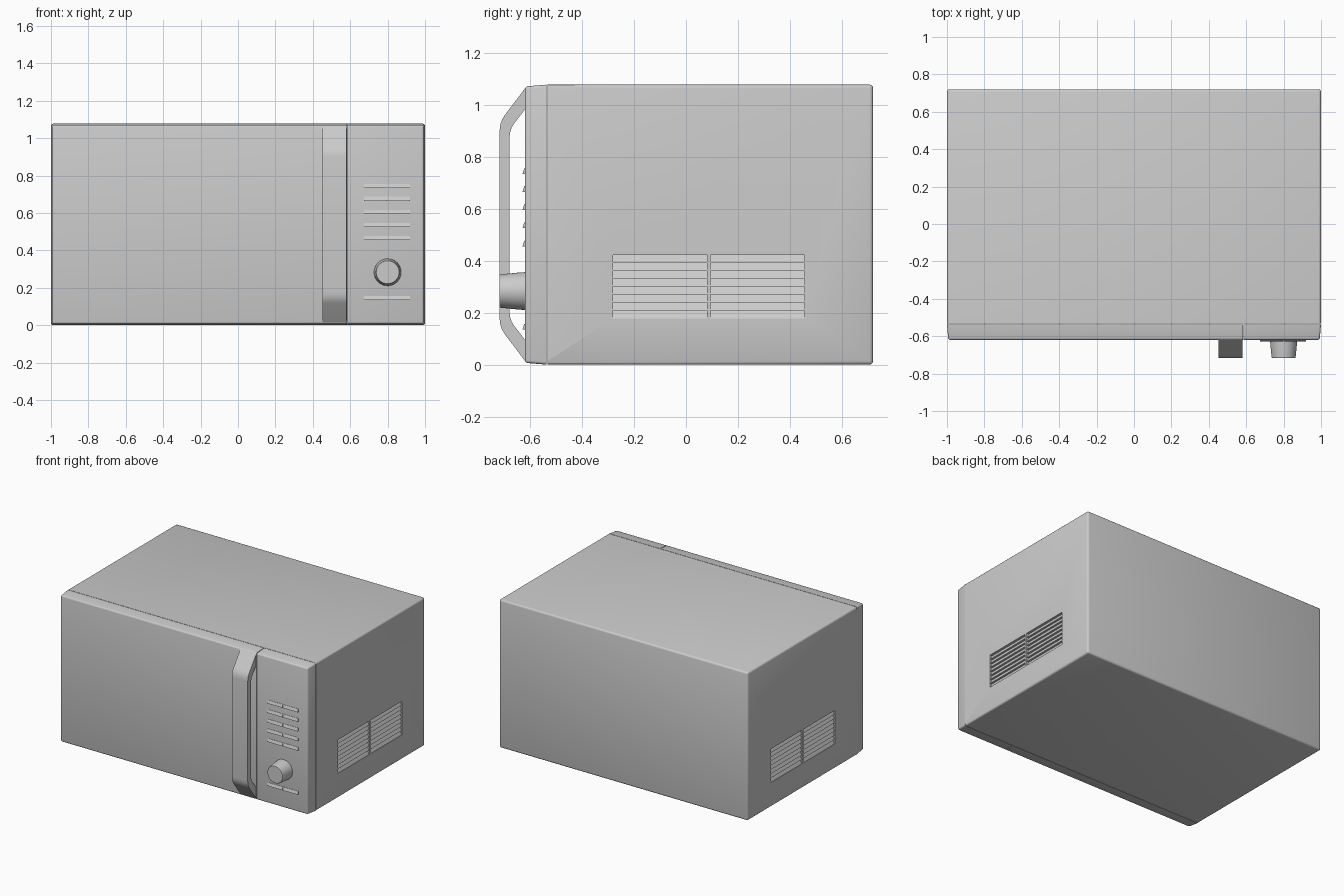
import bpy, bmesh, math
from mathutils import Matrix

if "Cube" in bpy.data.objects:
    bpy.data.objects.remove(bpy.data.objects["Cube"])

H = 1.077            # overall height
SEAM_Y = -0.533      # where front panels meet the body
FRONT_Y = -0.62      # front face of door and control panel


def finish(bm, name, angle=30):
    bmesh.ops.recalc_face_normals(bm, faces=bm.faces)
    me = bpy.data.meshes.new(name)
    bm.to_mesh(me)
    bm.free()
    ob = bpy.data.objects.new(name, me)
    bpy.context.collection.objects.link(ob)
    smooth(ob, angle)
    return ob


def smooth(ob, angle=30):
    bpy.ops.object.select_all(action='DESELECT')
    ob.select_set(True)
    bpy.context.view_layer.objects.active = ob
    bpy.ops.object.shade_smooth_by_angle(angle=math.radians(angle))


def box(x0, x1, y0, y1, z0, z1):
    bm = bmesh.new()
    bmesh.ops.create_cube(bm, size=1)
    for v in bm.verts:
        v.co = (x0 if v.co.x < 0 else x1, y0 if v.co.y < 0 else y1, z0 if v.co.z < 0 else z1)
    return bm


def bevel(bm, width, skip):
    """Round every edge except those lying wholly on a skipped plane."""
    edges = [e for e in bm.edges if not skip(e)]
    bmesh.ops.bevel(bm, geom=edges, offset=width, segments=3, profile=0.5, affect='EDGES')


def on_plane(e, axis, value):
    return all(abs(v.co[axis] - value) < 1e-4 for v in e.verts)


def prism(bm, points, axis_vec):
    """Extrude a closed outline along a vector."""
    f = bm.faces.new([bm.verts.new(p) for p in points])
    r = bmesh.ops.extrude_face_region(bm, geom=[f])
    bmesh.ops.translate(bm, verts=[g for g in r['geom'] if isinstance(g, bmesh.types.BMVert)], vec=axis_vec)


# Main housing
bm = box(-1, 1, SEAM_Y, 0.72, 0, H)
bevel(bm, 0.014, lambda e: on_plane(e, 1, SEAM_Y))
body = finish(bm, "housing")

# Louvred vents cut into both sides
bm = bmesh.new()
z0, z1, slats = 0.178, 0.422, 8
step = (z1 - z0) / slats
for side in (-1, 1):
    for y0, y1 in ((-0.28, 0.08), (0.095, 0.455)):
        outline = [(side * 1.02, y0, z0)]
        for i in range(slats):
            outline += [(side * 0.997, y0, z0 + i * step), (side * 0.982, y0, z0 + (i + 1) * step)]
        outline.append((side * 1.02, y0, z1))
        prism(bm, outline, (0, y1 - y0, 0))
cutter = finish(bm, "vent_cutter")
cutter.hide_render = True
mod = body.modifiers.new("vents", 'BOOLEAN')
mod.operation = 'DIFFERENCE'
mod.solver = 'EXACT'
mod.object = cutter
bpy.context.view_layer.objects.active = body
bpy.ops.object.modifier_apply(modifier=mod.name)
bpy.data.objects.remove(cutter)
smooth(body)


# Tapered front panels
def front_panel(name, x0, x1, seam_x):
    bm = box(x0, x1, FRONT_Y, SEAM_Y - 0.003, 0, H)
    for v in bm.verts:
        if abs(v.co.y - FRONT_Y) < 1e-4:
            v.co.z += 0.007 if v.co.z < 0.5 else -0.007
            if abs(v.co.x - seam_x) > 1e-4:
                v.co.x -= math.copysign(0.007, v.co.x)
    bevel(bm, 0.011, lambda e: on_plane(e, 0, seam_x) or on_plane(e, 1, SEAM_Y - 0.003))
    return finish(bm, name)


front_panel("door", -1, 0.582, 0.582)
front_panel("control_panel", 0.586, 1, 0.586)

# Door handle: bent strap, upper half mirrored downwards
outer = [(-0.617, 1.066), (-0.697, 0.960), (-0.707, 0.944), (-0.714, 0.925), (-0.717, 0.900)]
inner = [(-0.617, 0.985), (-0.660, 0.929), (-0.670, 0.913), (-0.677, 0.893), (-0.679, 0.870)]


def mirrored(half):
    return half + [(y, H - z) for y, z in reversed(half)]


bm = bmesh.new()
loop = mirrored(outer) + mirrored(inner)[::-1]
prism(bm, [(0.452, y, z) for y, z in loop], (0.128, 0, 0))
finish(bm, "door_handle")

# Wedge-shaped buttons in pairs
bm = bmesh.new()
for z in (0.745, 0.676, 0.606, 0.536, 0.466, 0.146):
    for x0, x1 in ((0.675, 0.796), (0.8, 0.92)):
        wedge = [(x0, -0.615, z - 0.011), (x0, -0.629, z - 0.011),
                 (x0, -0.622, z + 0.011), (x0, -0.615, z + 0.011)]
        prism(bm, wedge, (x1 - x0, 0, 0))
finish(bm, "buttons")

# Rotary knob, slightly tapered with a softened rim
bm = bmesh.new()
rings = [(0.073, -0.615), (0.071, -0.645), (0.067, -0.685), (0.064, -0.713), (0.061, -0.717)]
n = 40
loops = [[bm.verts.new((0.8 + r * math.cos(2 * math.pi * i / n), y,
                        0.283 + r * math.sin(2 * math.pi * i / n))) for i in range(n)] for r, y in rings]
for a, b in zip(loops, loops[1:]):
    for i in range(n):
        j = (i + 1) % n
        bm.faces.new((a[i], a[j], b[j], b[i]))
bm.faces.new(loops[-1])
bm.faces.new(loops[0])
finish(bm, "knob")
